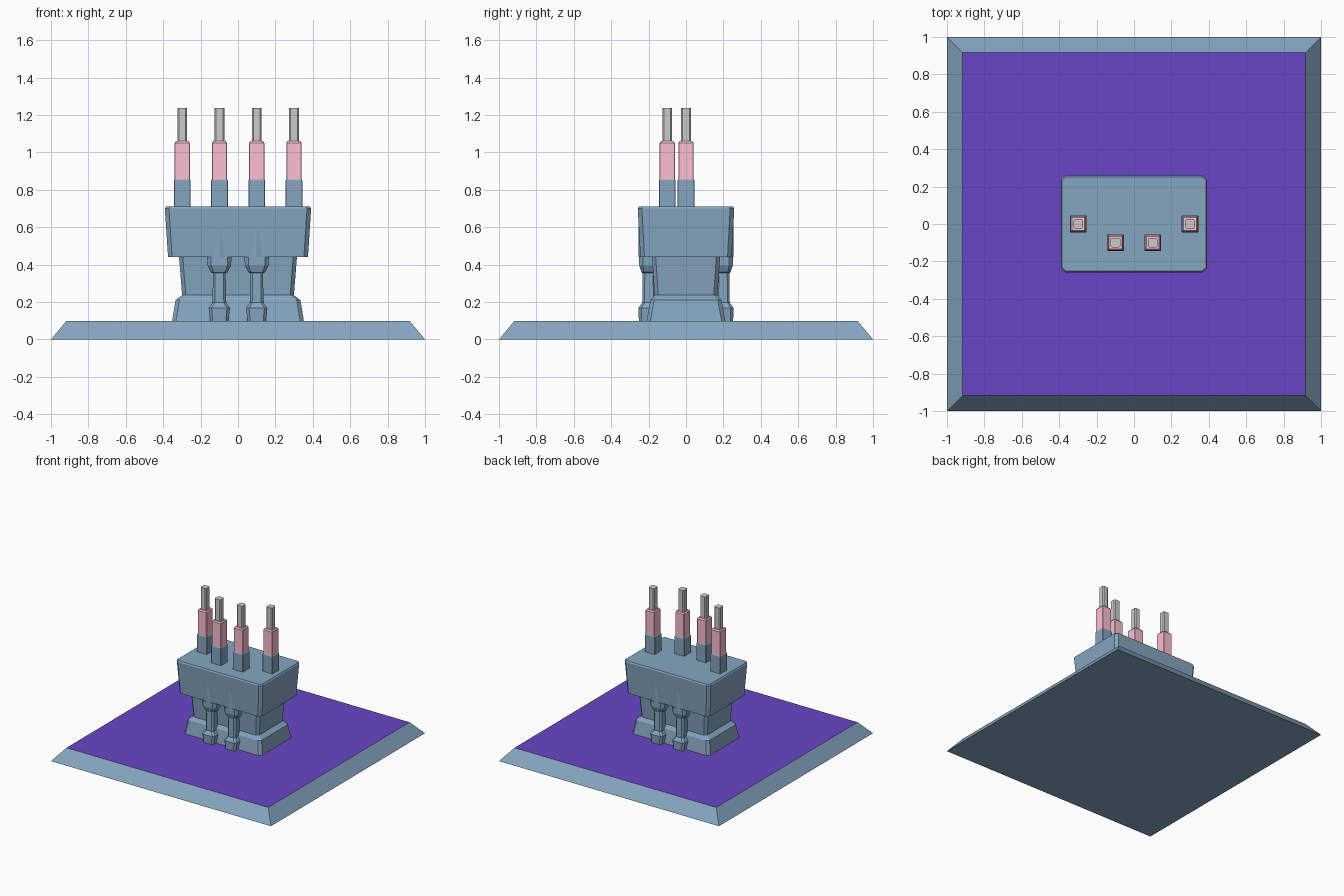
import bpy, bmesh

if "Cube" in bpy.data.objects:
    bpy.data.objects.remove(bpy.data.objects["Cube"])


def material(name, rgb):
    m = bpy.data.materials.new(name)
    m.diffuse_color = (*rgb, 1)
    m.use_nodes = True
    m.node_tree.nodes["Principled BSDF"].inputs["Base Color"].default_value = m.diffuse_color
    return m


BLUE = material("steel_blue", (0.235, 0.381, 0.525))
PURPLE = material("purple", (0.14, 0.061, 0.56))
PINK = material("pink", (0.98, 0.52, 0.63))
GREY = material("mid_grey", (0.52, 0.52, 0.52))


def outline(z, hx, hy, c):
    """Rectangle with half sizes hx, hy and corners cut by c."""
    if c == 0:
        return [(hx, hy, z), (-hx, hy, z), (-hx, -hy, z), (hx, -hy, z)]
    return [(hx, hy - c, z), (hx - c, hy, z), (c - hx, hy, z), (-hx, hy - c, z),
            (-hx, c - hy, z), (c - hx, -hy, z), (hx - c, -hy, z), (hx, c - hy, z)]


def finish(bm, name, loc, mats):
    bmesh.ops.recalc_face_normals(bm, faces=bm.faces[:])
    mesh = bpy.data.meshes.new(name)
    bm.to_mesh(mesh)
    bm.free()
    for m in mats:
        mesh.materials.append(m)
    ob = bpy.data.objects.new(name, mesh)
    ob.location = loc
    bpy.context.collection.objects.link(ob)
    return ob


def loft(name, sections, mat, x=0, y=0, cap_mat=None):
    """Stack (z, half x, half y, corner cut) sections into a closed solid."""
    bm = bmesh.new()
    rings = [[bm.verts.new(p) for p in outline(*s)] for s in sections]
    n = len(rings[0])
    for a, b in zip(rings, rings[1:]):
        for i in range(n):
            j = (i + 1) % n
            bm.faces.new((a[i], a[j], b[j], b[i]))
    bm.faces.new(rings[0][::-1])
    top = bm.faces.new(rings[-1])
    if cap_mat:
        top.material_index = 1
    return finish(bm, name, (x, y, 0), [mat] + ([cap_mat] if cap_mat else []))


def fin(name, x, side):
    """Slim tapered fin that fades from the capital into the head block."""
    bm = bmesh.new()
    base = [bm.verts.new(p) for p in ((-0.034, side * 0.2, 0.44), (-0.034, side * 0.243, 0.44),
            (0, side * 0.253, 0.44), (0.034, side * 0.243, 0.44), (0.034, side * 0.2, 0.44))]
    tip = bm.verts.new((0, side * 0.2535, 0.645))
    bm.faces.new(base)
    for i in range(5):
        bm.faces.new((base[i], base[(i + 1) % 5], tip))
    finish(bm, name, (x, 0, 0), [BLUE])


# Floor tile with sloped rim and purple top
loft("floor_tile", [(0, 1, 1, 0), (0.1, 0.917, 0.917, 0)], BLUE, cap_mat=PURPLE)

# Central body: flared foot, waist and overhanging head
loft("body", [
    (0.1, 0.352, 0.21, 0.02), (0.21, 0.334, 0.19, 0.02), (0.237, 0.299, 0.168, 0.02),
    (0.44, 0.315, 0.182, 0.02), (0.44, 0.374, 0.244, 0.022),
    (0.70, 0.391, 0.258, 0.022), (0.71, 0.385, 0.252, 0.02)], BLUE)

# Columns on front and back, each with a foot, shaft, capital and fin
for side, label in ((-1, "front"), (1, "back")):
    for x in (-0.1, 0.1):
        loft(label + "_column", [
            (0.1, 0.049, 0.054, 0.014), (0.168, 0.057, 0.057, 0.016),
            (0.197, 0.036, 0.036, 0.012), (0.355, 0.034, 0.034, 0.012),
            (0.36, 0.045, 0.04, 0.014), (0.395, 0.063, 0.052, 0.02),
            (0.44, 0.065, 0.052, 0.02)],
            BLUE, x, side * 0.198)
        fin(label + "_fin", x, side)

# Four pins: socket, pink sleeve and grey rod
for x, y in ((-0.298, 0), (-0.099, -0.1), (0.1, -0.1), (0.299, 0)):
    loft("pin_socket", [(0.70, 0.045, 0.045, 0.003), (0.85, 0.045, 0.045, 0.003),
                        (0.858, 0.04, 0.04, 0.003)], BLUE, x, y)
    loft("pin_sleeve", [(0.85, 0.041, 0.041, 0.003), (1.05, 0.041, 0.041, 0.003),
                        (1.06, 0.034, 0.034, 0.003)], PINK, x, y)
    loft("pin_rod", [(1.05, 0.026, 0.026, 0.008), (1.237, 0.026, 0.026, 0.008)],
         GREY, x, y)
